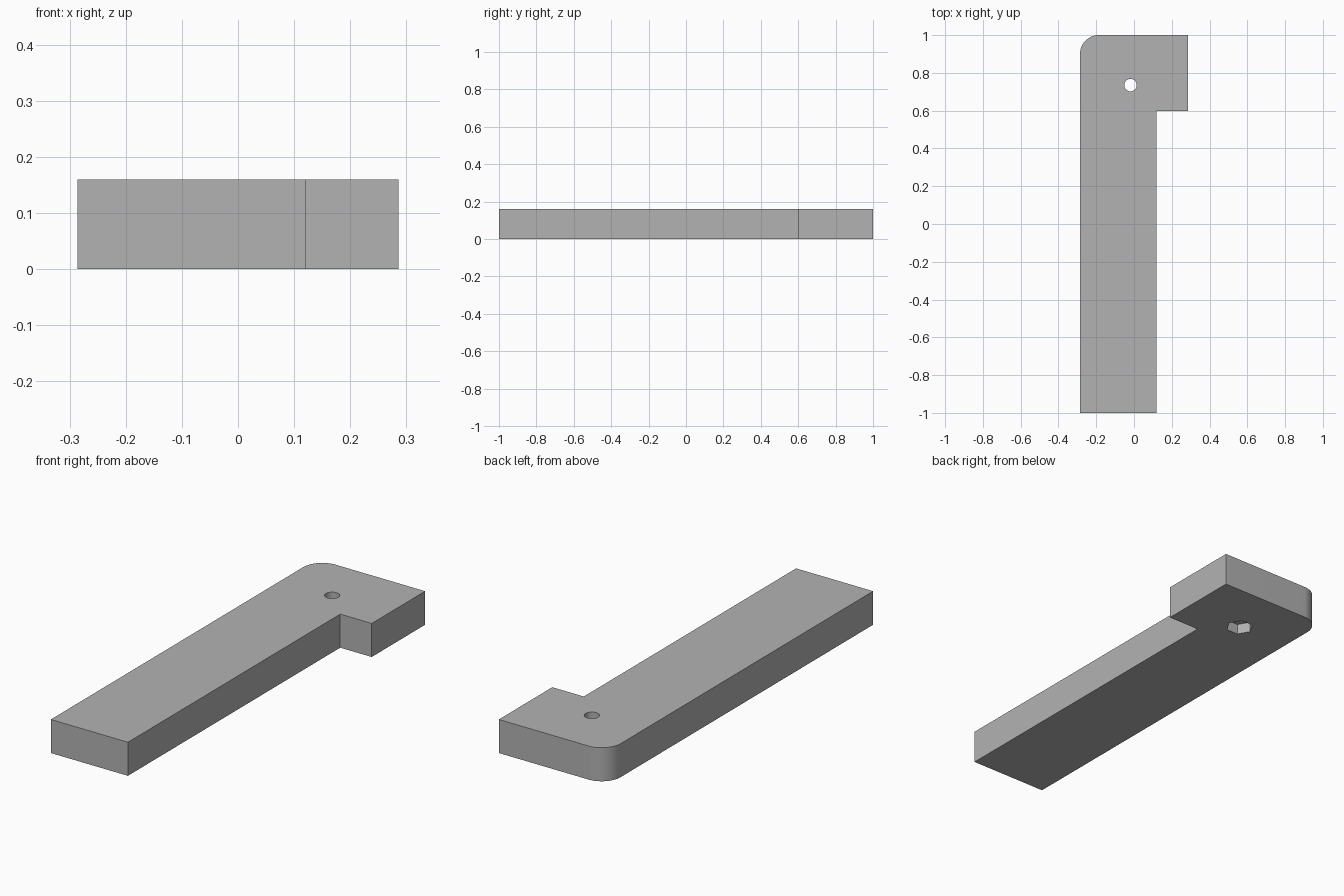
import bpy
import bmesh
from math import cos, sin, pi, radians

cube = bpy.data.objects.get("Cube")
if cube:
    bpy.data.objects.remove(cube, do_unlink=True)

LEFT, RIGHT, STEP_X = -0.286, 0.286, 0.12
STEP_Y, HEIGHT, CORNER = 0.598, 0.16, 0.1
HOLE_X, HOLE_Y = -0.0185, 0.735

grey = bpy.data.materials.new("plain grey")
grey.use_nodes = True
colour = (0.45, 0.45, 0.45, 1)
grey.diffuse_color = colour
grey.node_tree.nodes["Principled BSDF"].inputs["Base Color"].default_value = colour


def arc(cx, cy, radius, start, end, steps):
    """Points along an arc, both ends included."""
    angles = [start + (end - start) * i / steps for i in range(steps + 1)]
    return [(cx + radius * cos(a), cy + radius * sin(a)) for a in angles]


def prism(name, outline, bottom, top):
    """Extrude a counter-clockwise outline between two heights."""
    bm = bmesh.new()
    base = bm.faces.new([bm.verts.new((x, y, bottom)) for x, y in outline])
    up = bmesh.ops.extrude_face_region(bm, geom=[base], use_keep_orig=True)
    verts = [v for v in up["geom"] if isinstance(v, bmesh.types.BMVert)]
    bmesh.ops.translate(bm, verts=verts, vec=(0, 0, top - bottom))
    bmesh.ops.recalc_face_normals(bm, faces=bm.faces)
    mesh = bpy.data.meshes.new(name)
    bm.to_mesh(mesh)
    bm.free()
    mesh.materials.append(grey)
    obj = bpy.data.objects.new(name, mesh)
    bpy.context.collection.objects.link(obj)
    return obj


def cut(target, cutter):
    """Subtract the cutter from the target and discard it."""
    bpy.context.view_layer.objects.active = target
    mod = target.modifiers.new("cut", "BOOLEAN")
    mod.operation, mod.solver, mod.object = "DIFFERENCE", "EXACT", cutter
    bpy.ops.object.modifier_apply(modifier=mod.name)
    bpy.data.objects.remove(cutter, do_unlink=True)


# Long arm with a stepped foot and one rounded corner
outline = [(LEFT, -1), (STEP_X, -1), (STEP_X, STEP_Y), (RIGHT, STEP_Y), (RIGHT, 1)]
outline += arc(LEFT + CORNER, 1 - CORNER, CORNER, pi / 2, pi, 16)
bracket = prism("bracket", outline, 0, HEIGHT)

# Round bolt hole through the plate
cut(bracket, prism("bolt_hole_cutter",
                   arc(HOLE_X, HOLE_Y, 0.033, 0, 2 * pi, 32)[:-1], -0.1, 0.3))

# Hexagonal nut pocket in the underside
cut(bracket, prism("nut_pocket_cutter",
                   arc(HOLE_X, HOLE_Y, 0.062, 0, 2 * pi, 6)[:-1], -0.1, 0.05))

bpy.ops.object.select_all(action="DESELECT")
bracket.select_set(True)
bpy.context.view_layer.objects.active = bracket
bpy.ops.object.shade_smooth_by_angle(angle=radians(30))
